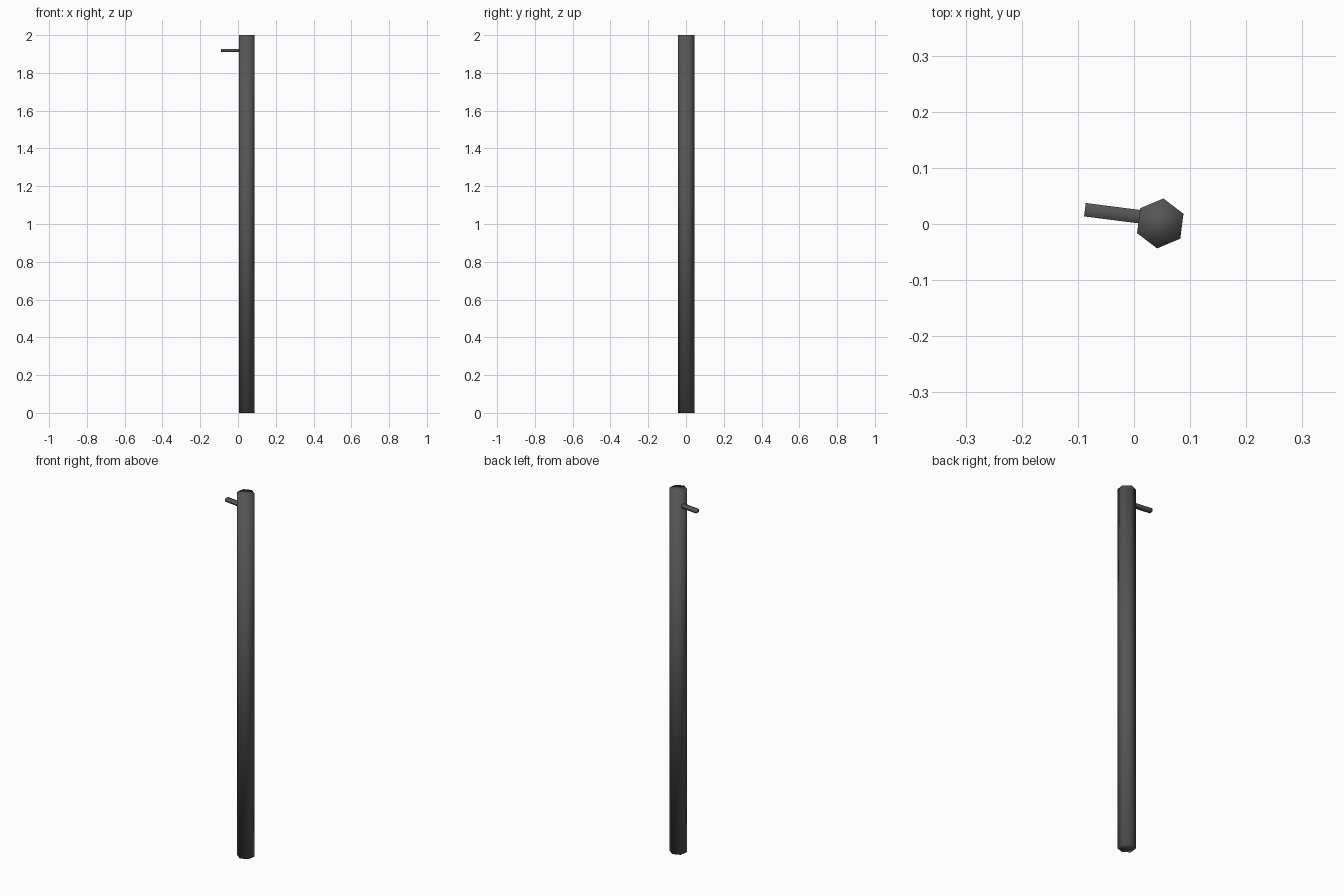
import bpy
from math import radians, cos, sin

if "Cube" in bpy.data.objects:
    bpy.data.objects.remove(bpy.data.objects["Cube"])

TURN = radians(-7.3)          # whole model is turned slightly about z
CX, CY = 0.0468, 0.001        # pole axis

dark = bpy.data.materials.new("dark_metal")
dark.diffuse_color = (0.092, 0.092, 0.092, 1)
dark.use_nodes = True
dark.node_tree.nodes["Principled BSDF"].inputs["Base Color"].default_value = dark.diffuse_color


def finish(name):
    """Name, colour and smooth the newly added part."""
    obj = bpy.context.object
    obj.name = name
    obj.data.materials.append(dark)
    bpy.ops.object.shade_smooth()
    return obj


# six-sided pole
bpy.ops.mesh.primitive_cylinder_add(vertices=6, radius=0.0448, depth=2,
                                    location=(CX, CY, 1), rotation=(0, 0, TURN))
finish("pole")

# small peg standing out of one flat near the top
x0, x1, end_y = -0.0875, 0.03, 0.0255
length = (x1 - x0) / cos(TURN)
bpy.ops.mesh.primitive_cube_add(
    size=1,
    location=(x0 + length / 2 * cos(TURN), end_y + length / 2 * sin(TURN), 1.919),
    rotation=(0, 0, TURN))
finish("peg").scale = (length, 0.024, 0.016)
